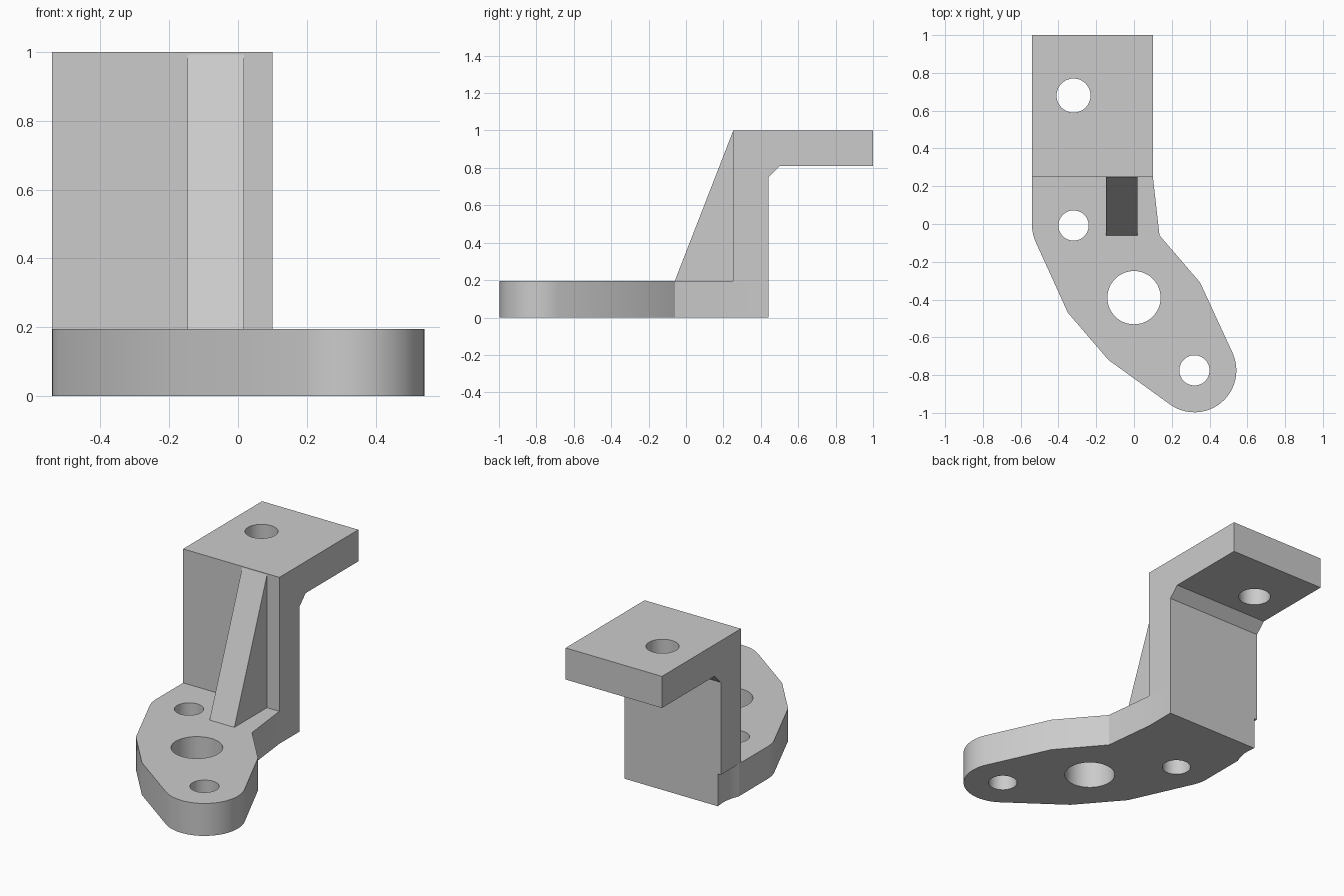
import bpy, bmesh, math
from mathutils import Vector

cube = bpy.data.objects.get("Cube")
if cube:
    bpy.data.objects.remove(cube, do_unlink=True)

grey = bpy.data.materials.new("plain grey")
grey.use_nodes = True
grey.diffuse_color = (0.6, 0.6, 0.6, 1)
grey.node_tree.nodes["Principled BSDF"].inputs["Base Color"].default_value = (0.6, 0.6, 0.6, 1)

BASE_TOP = 0.195
LEFT, RIGHT = -0.54, 0.10


def prism(name, points, offset):
    """Extrude a planar outline along an offset."""
    bm = bmesh.new()
    face = bm.faces.new([bm.verts.new(p) for p in points])
    grown = bmesh.ops.extrude_face_region(bm, geom=[face])["geom"]
    bmesh.ops.translate(bm, vec=offset, verts=[v for v in grown if isinstance(v, bmesh.types.BMVert)])
    bmesh.ops.recalc_face_normals(bm, faces=bm.faces)
    mesh = bpy.data.meshes.new(name)
    bm.to_mesh(mesh)
    bm.free()
    mesh.materials.append(grey)
    obj = bpy.data.objects.new(name, mesh)
    bpy.context.collection.objects.link(obj)
    return obj


def arc(cx, cy, r, start, end, steps):
    angles = [math.radians(start + (end - start) * i / steps) for i in range(steps + 1)]
    return [(cx + r * math.cos(a), cy + r * math.sin(a)) for a in angles]


def combine(target, part, operation):
    """Apply a boolean and discard the helper part."""
    mod = target.modifiers.new(operation, "BOOLEAN")
    mod.operation, mod.solver, mod.object = operation, "EXACT", part
    bpy.context.view_layer.objects.active = target
    bpy.ops.object.modifier_apply(modifier=mod.name)
    bpy.data.objects.remove(part, do_unlink=True)


# Foot plate: rounded tip, angled flanks and a shallow hollow at the rear corner
outline = [(RIGHT, 0.44), (RIGHT, 0.25), (0.135, -0.06), (0.35, -0.31)]
outline += arc(0.32, -0.775, 0.222, 24, -126, 24)
outline += [(-0.135, -0.72), (-0.35, -0.47)]
outline += arc(-0.32, -0.005, 0.22, 204, 180, 4)
outline += [(LEFT, 0.27), (-0.525, 0.31), (-0.515, 0.36), (-0.515, 0.40), (-0.52, 0.44)]
bracket = prism("mounting_bracket", [(x, y, 0) for x, y in outline], Vector((0, 0, BASE_TOP)))

# Upright wall and rear flange, joined by a small chamfer underneath
profile = [(0.25, BASE_TOP), (0.44, BASE_TOP), (0.44, 0.75), (0.50, 0.81), (1, 0.81), (1, 1), (0.25, 1)]
wall = prism("wall_and_flange", [(LEFT, y, z) for y, z in profile], Vector((RIGHT - LEFT, 0, 0)))
combine(bracket, wall, "UNION")

# Sloping rib, sunk into the wall and foot
rib_profile = [(-0.06, 0.1), (-0.06, BASE_TOP), (0.25, 0.993), (0.35, 0.993), (0.35, 0.1)]
rib = prism("rib", [(-0.147, y, z) for y, z in rib_profile], Vector((0.165, 0, 0)))
combine(bracket, rib, "UNION")

# Bolt holes and the larger centre hole
holes = [(-0.32, -0.008, 0.08, -0.1, 0.4), (0.32, -0.775, 0.08, -0.1, 0.4),
         (0, -0.39, 0.141, -0.1, 0.4), (-0.32, 0.68, 0.09, 0.7, 1.1)]
for x, y, r, low, high in holes:
    ring = [(px, py, low) for px, py in arc(x, y, r, 0, 360, 48)[:-1]]
    cutter = prism("hole_cutter", ring, Vector((0, 0, high - low)))
    cutter.hide_render = True
    combine(bracket, cutter, "DIFFERENCE")

bpy.ops.object.select_all(action="DESELECT")
bracket.select_set(True)
bpy.context.view_layer.objects.active = bracket
bpy.ops.object.shade_smooth_by_angle(angle=math.radians(20))
